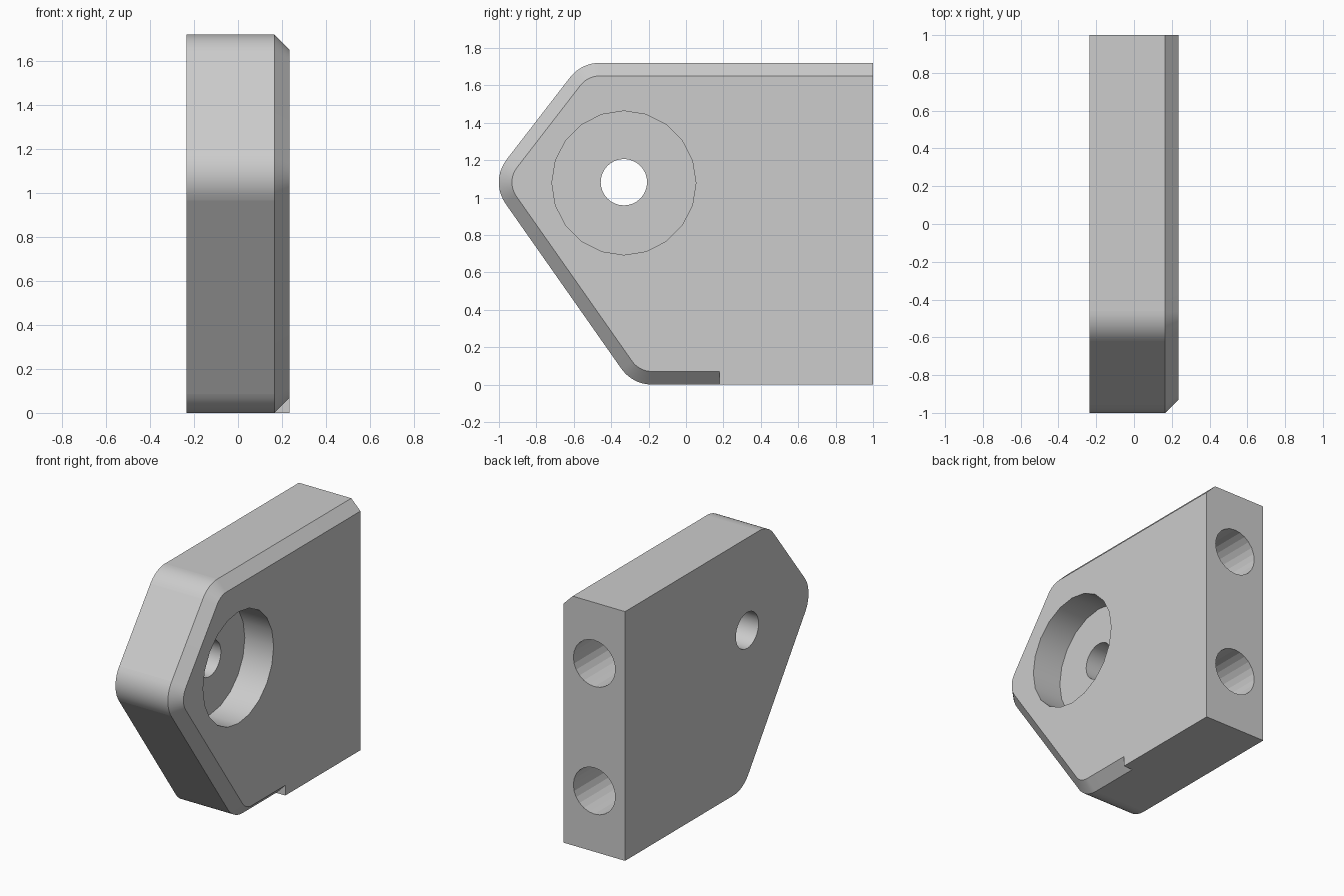
import bpy
import bmesh
import math
from mathutils import Vector, Matrix

cube = bpy.data.objects.get("Cube")
if cube:
    bpy.data.objects.remove(cube, do_unlink=True)

HALF = 0.235      # half thickness along x
CHAMFER = 0.07
HEIGHT = 1.72
STEP_Y = 0.18     # where the bottom chamfer stops

grey = bpy.data.materials.new("light grey")
grey.use_nodes = True
colour = (0.604, 0.604, 0.604, 1)
grey.diffuse_color = colour
grey.node_tree.nodes["Principled BSDF"].inputs["Base Color"].default_value = colour


def fillet(before, corner, after, inset, radius=0.2, steps=10):
    """Points of a rounded corner, optionally offset inwards."""
    corner = Vector(corner)
    a = (Vector(before) - corner).normalized()
    b = (Vector(after) - corner).normalized()
    half = a.angle(b) / 2
    centre = corner + (a + b).normalized() * radius / math.sin(half)
    start = (corner + a * radius / math.tan(half) - centre).normalized()
    end = (corner + b * radius / math.tan(half) - centre).normalized()
    return [centre + start.slerp(end, i / steps) * (radius - inset)
            for i in range(steps + 1)]


def outline(inset):
    """Side profile in y-z, from the back top corner to the back bottom."""
    corners = [(1, HEIGHT), (-0.56, HEIGHT), (-1.049, 1.087), (-0.286, 0), (1, 0)]
    points = [Vector((1, HEIGHT - inset))]
    for before, corner, after in zip(corners, corners[1:], corners[2:]):
        points += fillet(before, corner, after, inset)
    return points + [Vector((STEP_Y, inset)), Vector((STEP_Y, 0)), Vector((1, 0))]


def new_object(name, bm):
    bmesh.ops.recalc_face_normals(bm, faces=bm.faces)
    mesh = bpy.data.meshes.new(name)
    bm.to_mesh(mesh)
    bm.free()
    mesh.materials.append(grey)
    obj = bpy.data.objects.new(name, mesh)
    bpy.context.collection.objects.link(obj)
    return obj


# Plate with chamfered rim on its left side
bm = bmesh.new()
rings = []
for x, inset in ((-HALF, 0), (HALF - CHAMFER, 0), (HALF, CHAMFER)):
    rings.append([bm.verts.new((x, p.x, p.y)) for p in outline(inset)])
for low, high in zip(rings, rings[1:]):
    for i in range(len(low)):
        j = (i + 1) % len(low)
        bm.faces.new((low[i], low[j], high[j], high[i]))
bm.faces.new(rings[0])
bm.faces.new(rings[-1])
bmesh.ops.remove_doubles(bm, verts=bm.verts, dist=0.0001)
bmesh.ops.dissolve_limit(bm, angle_limit=0.001, verts=bm.verts, edges=bm.edges)
plate = new_object("mounting_plate", bm)


def drill(name, radius, length, centre, axis, sides):
    """Cut a round hole out of the plate."""
    bm = bmesh.new()
    turn = Matrix.Rotation(math.pi / 2, 4, "Y" if axis == "X" else "X")
    bmesh.ops.create_cone(bm, cap_ends=True, segments=sides, radius1=radius,
                          radius2=radius, depth=length,
                          matrix=Matrix.Translation(centre) @ turn)
    cutter = new_object(name, bm)
    cutter.hide_render = True
    mod = plate.modifiers.new(name, "BOOLEAN")
    mod.operation = "DIFFERENCE"
    mod.solver = "EXACT"
    mod.object = cutter
    bpy.context.view_layer.objects.active = plate
    bpy.ops.object.modifier_apply(modifier=name)
    bpy.data.objects.remove(cutter, do_unlink=True)


# Round recess, through hole and two blind holes in the back edge
RECESS = 0.22
drill("recess_cutter", 0.385, 2 * RECESS, (HALF, -0.332, 1.078), "X", 20)
drill("through_hole_cutter", 0.124, 1, (0, -0.332, 1.082), "X", 32)
blind_heights = (0.42, 1.3)
for z in blind_heights:
    drill("blind_hole_cutter", 0.16, 1.4, (0, 1, z), "Y", 24)

# Smooth rounded corners, faceted blind holes, flat large faces
bpy.ops.object.select_all(action="DESELECT")
plate.select_set(True)
bpy.context.view_layer.objects.active = plate
bpy.ops.object.shade_smooth_by_angle(angle=math.radians(30))
for face in plate.data.polygons:
    c = face.center
    blind = c.y > 0.25 and any(math.hypot(c.x, c.z - z) < 0.161 for z in blind_heights)
    if blind or face.area > 0.2:
        face.use_smooth = False
